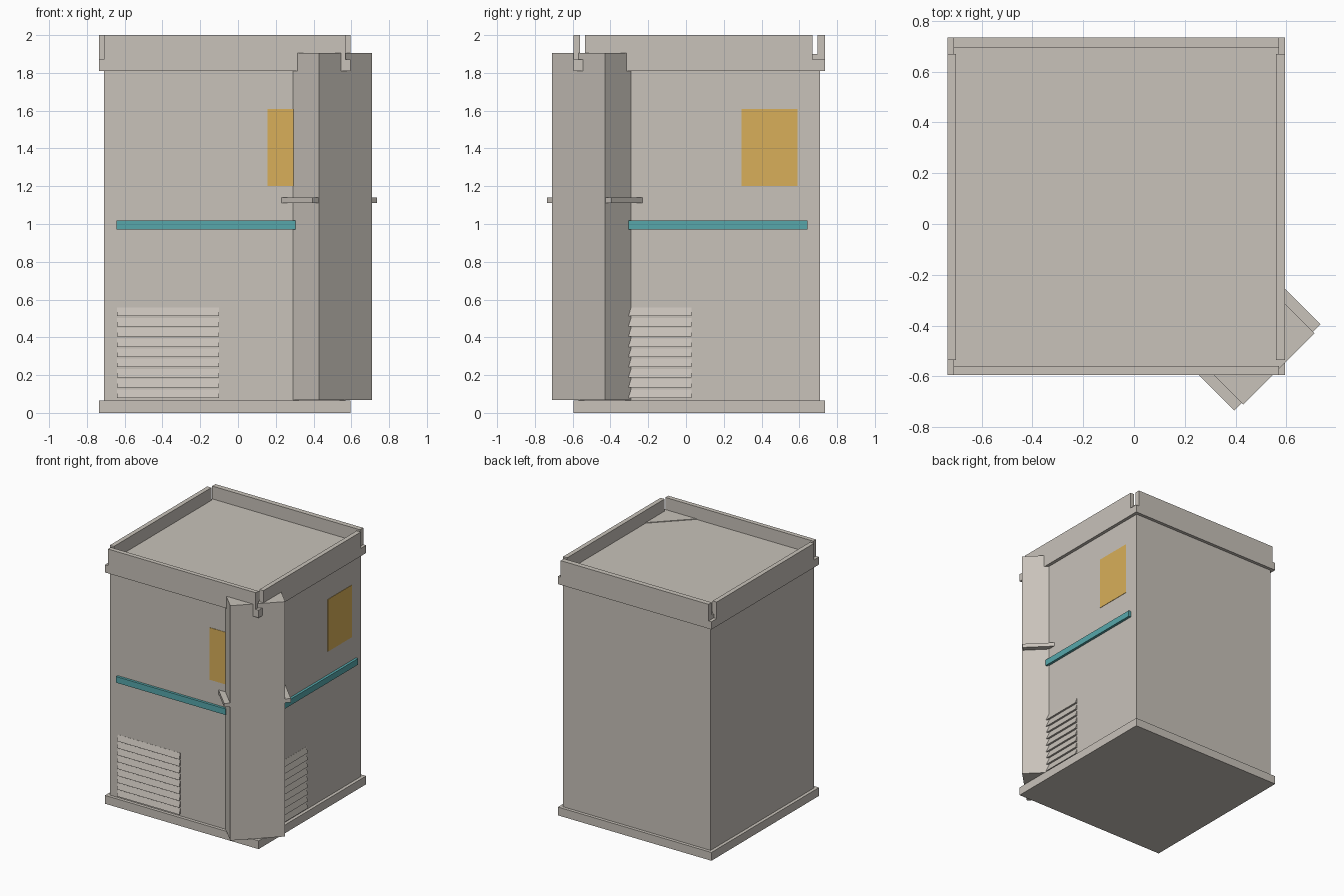
import bpy
import bmesh

cube = bpy.data.objects.get("Cube")
if cube:
    bpy.data.objects.remove(cube, do_unlink=True)


def material(name, rgb):
    m = bpy.data.materials.new(name)
    m.use_nodes = True
    m.diffuse_color = (*rgb, 1)
    m.node_tree.nodes["Principled BSDF"].inputs["Base Color"].default_value = (*rgb, 1)
    return m


GREY = material("warm grey", (0.58, 0.54, 0.49))
AMBER = material("amber", (0.69, 0.43, 0.10))
TEAL = material("teal", (0.095, 0.39, 0.41))


def prism(name, outline, z0, z1, mat=GREY):
    """Extrude a plan outline from z0 to z1."""
    bm = bmesh.new()
    face = bm.faces.new([bm.verts.new((x, y, z0)) for x, y in outline])
    top = bmesh.ops.extrude_face_region(bm, geom=[face])["geom"]
    bmesh.ops.translate(bm, vec=(0, 0, z1 - z0),
                        verts=[v for v in top if isinstance(v, bmesh.types.BMVert)])
    bmesh.ops.recalc_face_normals(bm, faces=bm.faces)
    mesh = bpy.data.meshes.new(name)
    bm.to_mesh(mesh)
    bm.free()
    mesh.materials.append(mat)
    ob = bpy.data.objects.new(name, mesh)
    bpy.context.collection.objects.link(ob)
    return ob


def box(name, x0, x1, y0, y1, z0, z1, mat=GREY):
    return prism(name, [(x0, y0), (x1, y0), (x1, y1), (x0, y1)], z0, z1, mat)


def diagonal_box(name, s0, s1, d0, d1, z0, z1):
    """Box turned 45 degrees: s = x + y, d = x - y."""
    corners = [(s0, d0), (s1, d0), (s1, d1), (s0, d1)]
    return prism(name, [((s + d) / 2, (s - d) / 2) for s, d in corners], z0, z1)


def both_faces(name, a0, a1, depth, z0, z1, mat):
    """Panel on the front, plus its reflection across the corner diagonal."""
    f = 0.57
    box("front_" + name, a0, a1, -f - depth, -f + 0.005, z0, z1, mat)
    box("side_" + name, f - 0.005, f + depth, -a1, -a0, z0, z1, mat)


# Plinth, cabinet and lid slab
LO, HI = -0.735, 0.595
box("plinth", LO, HI, -HI, -LO, 0, 0.065)
box("cabinet", -0.71, 0.57, -0.57, 0.71, 0.065, 1.81)
box("tray_base", LO, HI, -HI, -LO, 1.81, 1.87)
box("tray_floor", -0.71, 0.57, -0.57, 0.71, 1.87, 1.9)

# Raised tray rims with open slots at the corners
box("front_rim", -0.71, 0.57, -HI, -0.56, 1.87, 2)
box("back_rim", -0.71, 0.57, 0.695, -LO, 1.87, 2)
box("left_rim", 0.56, HI, -0.535, 0.67, 1.87, 2)
box("right_rim", LO, -0.70, -0.535, 0.67, 1.87, 2)

# Diagonal corner column with a small ledge on each flank
diagonal_box("corner_column", -0.28, 0.28, 0.86, 1.14, 0.067, 1.905)
diagonal_box("front_ledge", -0.34, -0.27, 0.8, 1.13, 1.11, 1.14)
diagonal_box("side_ledge", 0.27, 0.34, 0.8, 1.13, 1.11, 1.14)

# Rails and coloured panels
both_faces("rail", -0.643, 0.305, 0.02, 0.97, 1.018, TEAL)
box("front_panel", 0.155, 0.45, -0.573, -0.565, 1.2, 1.608, AMBER)
box("side_panel", 0.565, 0.573, 0.295, 0.59, 1.2, 1.608, AMBER)


# Vent louvres: wedges that slope outward towards their lower edge
def louvre(name, along_front, z):
    if along_front:
        ob = box(name, -0.64, -0.10, -0.585, -0.565, z, z + 0.045)
    else:
        ob = box(name, 0.565, 0.585, -0.54, 0.03, z, z + 0.045)
    for v in ob.data.vertices:
        if v.co.z > z + 0.02:
            if along_front and v.co.y < -0.58:
                v.co.y = -0.571
            if not along_front and v.co.x > 0.58:
                v.co.x = 0.571


for i in range(9):
    height = 0.08 + i * 0.054
    louvre("front_louvre", True, height)
    louvre("side_louvre", False, height)
